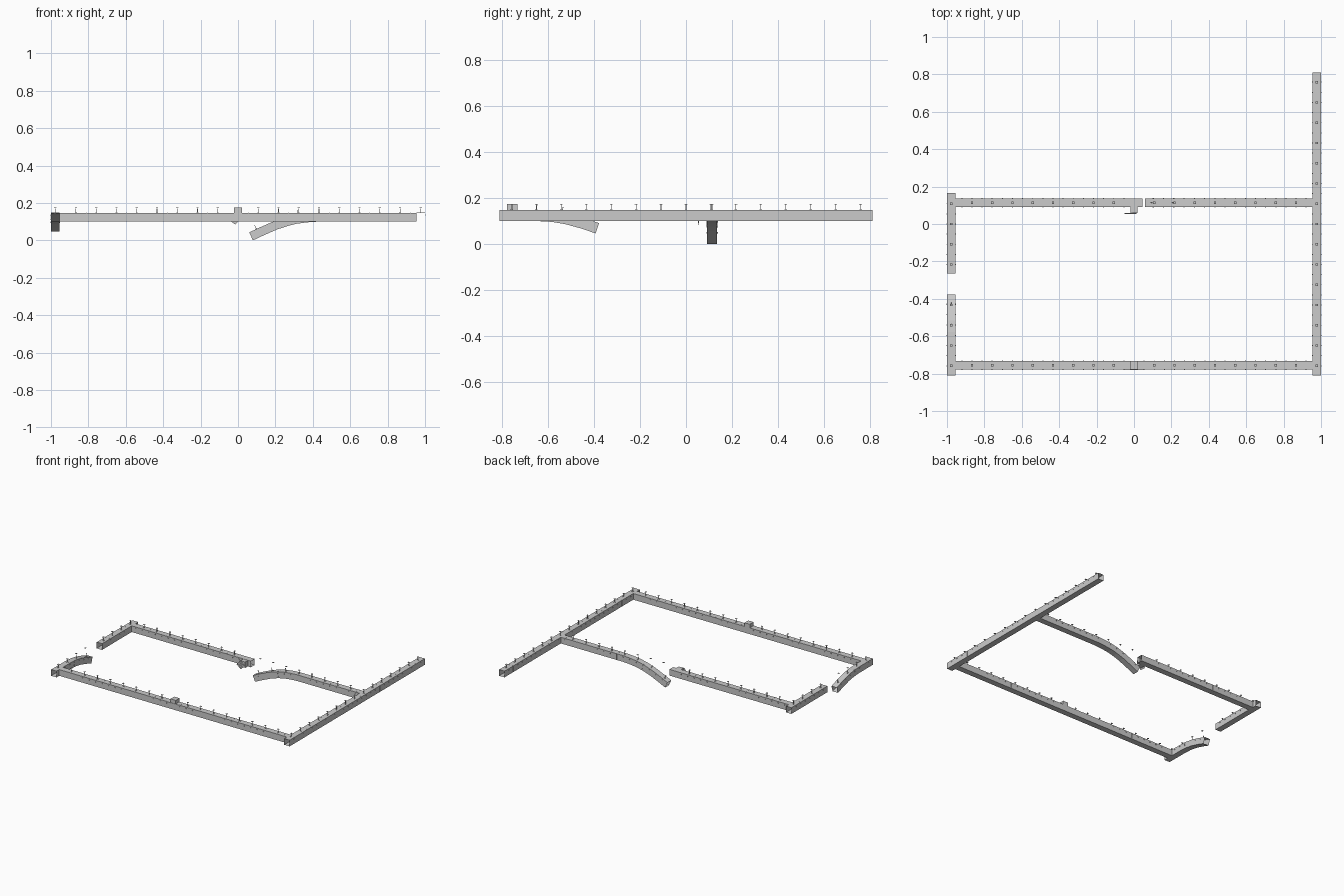
import bpy, bmesh, math
from mathutils import Vector, Matrix

if "Cube" in bpy.data.objects:
    bpy.data.objects.remove(bpy.data.objects["Cube"])

W, H, Z = 0.0225, 0.0235, 0.124   # half width, half height, centre height


def finish(bm, name):
    bmesh.ops.recalc_face_normals(bm, faces=bm.faces)
    me = bpy.data.meshes.new(name)
    bm.to_mesh(me)
    bm.free()
    ob = bpy.data.objects.new(name, me)
    bpy.context.collection.objects.link(ob)
    return ob


def box(bm, centre, size, rot=Matrix()):
    m = Matrix.Translation(centre) @ rot @ Matrix.Diagonal((*size, 1))
    bmesh.ops.create_cube(bm, size=1, matrix=m)


def sample(path, u):
    """Height and slope of the centre line at u."""
    for (a, za), (b, zb) in zip(path, path[1:]):
        if a <= u <= b:
            s = (zb - za) / (b - a)
            return za + s * (u - a), math.atan(s)
    return path[-1][1], 0


def run(name, axis, offset, path, skip=()):
    """Open-ended rectangular duct swept along (u, z) points, with seams and hangers."""
    if axis == 'x':
        frame = Matrix.Translation((0, offset, 0))
    else:
        frame = Matrix.Translation((offset, 0, 0)) @ Matrix.Rotation(math.pi / 2, 4, 'Z')

    # duct shell
    bm = bmesh.new()
    rings = []
    for i, (u, z) in enumerate(path):
        a, b = path[max(i - 1, 0)], path[min(i + 1, len(path) - 1)]
        t = Vector((b[0] - a[0], 0, b[1] - a[1])).normalized()
        n = Vector((-t.z, 0, t.x))
        c = Vector((u, 0, z))
        rings.append([bm.verts.new(frame @ (c + Vector((0, sy * W, 0)) + n * sz * H))
                      for sy, sz in ((-1, -1), (1, -1), (1, 1), (-1, 1))])
    for r0, r1 in zip(rings, rings[1:]):
        for k in range(4):
            bm.faces.new((r0[k], r0[(k + 1) % 4], r1[(k + 1) % 4], r1[k]))
    finish(bm, name)

    # seams, side screws, hanger rods and ceiling caps
    fit = bmesh.new()
    lo, hi = path[0][0], path[-1][0]
    step = 0.1083
    for k in range(-18, 19):
        u = k * step / 2
        if not lo + 0.015 < u < hi - 0.015 or any(abs(u - s) < 0.03 for s in skip):
            continue
        z, ang = sample(path, u)
        local = Matrix.Translation((u, 0, z)) @ Matrix.Rotation(-ang, 4, 'Y')

        def part(c, s):
            bmesh.ops.create_cube(fit, size=1, matrix=frame @ local @
                                  Matrix.Translation(c) @ Matrix.Diagonal((*s, 1)))
        for sy in (-1, 1):
            part((0, sy * (W + 0.001), 0.012), (0.005, 0.003, 0.005))
        if k % 2:
            if k % 4 == 1:
                for sy in (-1, 1):
                    part((0, sy * W, 0), (0.003, 0.001, 2 * H))
                part((0, 0, H), (0.003, 2 * W, 0.001))
            continue
        part((0, 0, H + 0.001), (0.010, 0.010, 0.002))
        part((0, 0, H + 0.012), (0.003, 0.003, 0.024))
        box(fit, frame @ Vector((u, 0, 0.174)),
            (0.012, 0.012, 0.002))
    finish(fit, name + "_hangers")


# duct runs
run("right_duct", 'y', 0.9775, [(-0.81, Z), (0.81, Z)])
run("front_duct", 'x', -0.755, [(-0.955, Z), (0.955, Z)], skip=(0,))
run("back_left_duct", 'x', 0.113, [(-0.955, Z), (0.045, Z)], skip=(0,))
run("left_back_duct", 'y', -0.9775, [(-0.265, Z), (0.167, Z)])
run("back_right_sagging_duct", 'x', 0.113,
    [(0.07, 0.0215), (0.13, 0.0495), (0.2, 0.08), (0.26, 0.100), (0.31, 0.112),
     (0.37, 0.120), (0.43, Z), (0.955, Z)])

# the left front run sags toward its rear end
run("left_front_sagging_duct", 'y', -0.9775,
    [(-0.81, Z), (-0.65, Z), (-0.58, 0.120), (-0.52, 0.110), (-0.45, 0.091), (-0.385, 0.069)])

# upward outlet on the front run
bm = bmesh.new()
box(bm, (0, -0.755, 0.159), (0.044, 0.045, 0.032))
box(bm, (0, -0.7785, 0.146), (0.1, 0.003, 0.003))
finish(bm, "upward_outlet")

# side outlet with loose, tilted grille on the back run
bm = bmesh.new()
box(bm, (0, 0.075, Z), (0.04, 0.034, 0.044))
finish(bm, "side_outlet")
bm = bmesh.new()
box(bm, (-0.018, 0.056, 0.116), (0.046, 0.003, 0.046), Matrix.Rotation(math.radians(38), 4, 'Y'))
for i in range(-2, 3):
    r = Matrix.Rotation(math.radians(38), 4, 'Y')
    box(bm, Vector((-0.018, 0.054, 0.116)) + r @ Vector((0, 0, i * 0.008)),
        (0.036, 0.003, 0.003), r)
finish(bm, "loose_grille")
